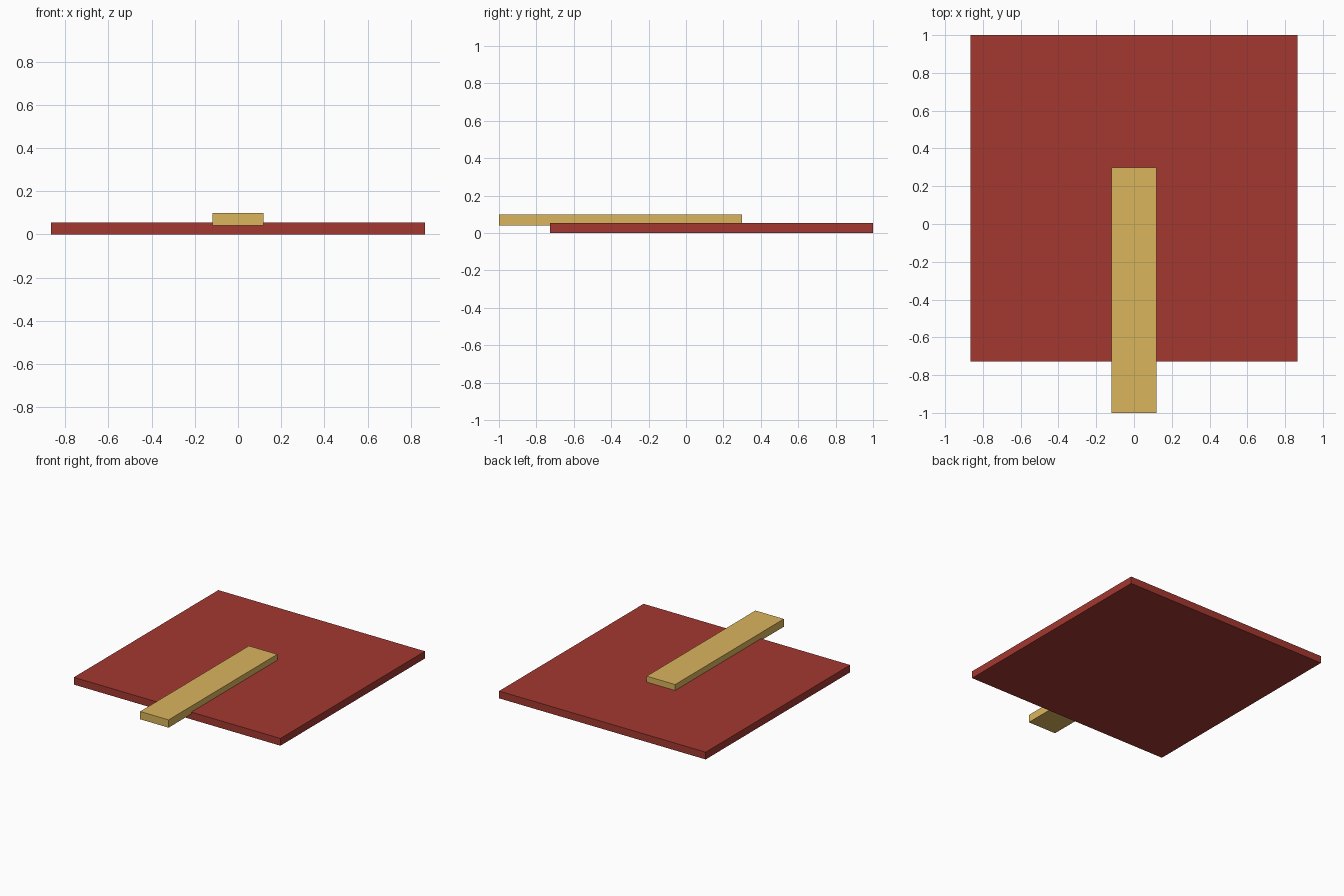
import bpy

if "Cube" in bpy.data.objects:
    bpy.data.objects.remove(bpy.data.objects["Cube"])


def box(name, x, y, z, color):
    """Box spanning the given (min, max) ranges, with a flat colour."""
    spans = (x, y, z)
    bpy.ops.mesh.primitive_cube_add(size=1, location=[(a + b) / 2 for a, b in spans])
    ob = bpy.context.object
    ob.name = name
    ob.scale = [b - a for a, b in spans]
    bpy.ops.object.transform_apply(location=False, rotation=False, scale=True)
    mat = bpy.data.materials.new(name + "_color")
    mat.diffuse_color = color
    mat.use_nodes = True
    mat.node_tree.nodes["Principled BSDF"].inputs["Base Color"].default_value = mat.diffuse_color
    ob.data.materials.append(mat)
    return ob


# Square red board lying flat
box("board", (-0.865, 0.865), (-0.728, 1.0), (0.0, 0.055), (0.37, 0.04, 0.03, 1))

# Wooden handle, partly sunk into the board and sticking out at the front
box("handle", (-0.119, 0.119), (-1.0, 0.3), (0.041, 0.1), (0.70, 0.46, 0.11, 1))
